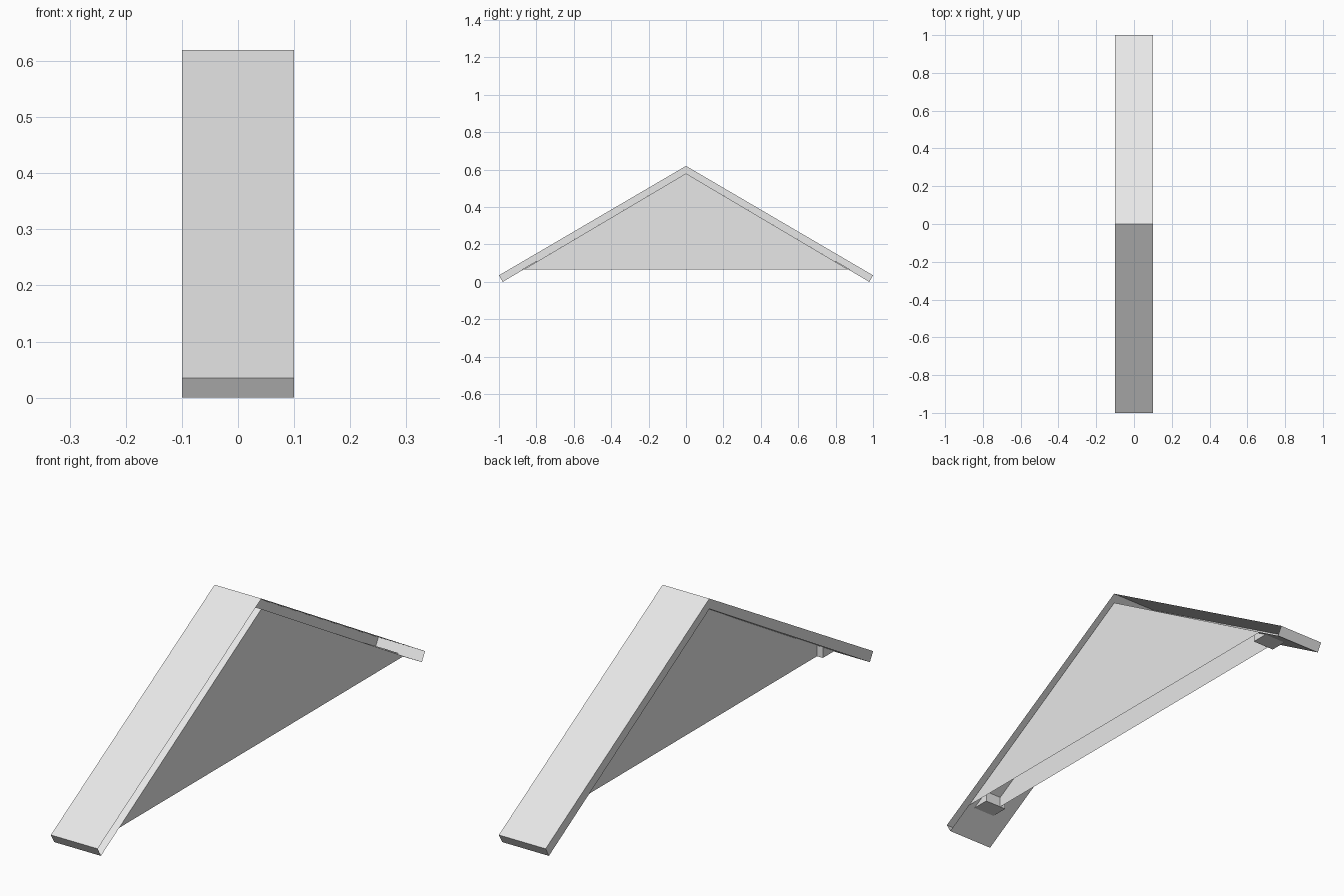
import bpy
import bmesh

if "Cube" in bpy.data.objects:
    bpy.data.objects.remove(bpy.data.objects["Cube"], do_unlink=True)

grey = bpy.data.materials.new("plain_grey")
grey.use_nodes = True
grey.diffuse_color = (0.8, 0.8, 0.8, 1)
grey.node_tree.nodes["Principled BSDF"].inputs["Base Color"].default_value = (0.8, 0.8, 0.8, 1)

HALF = 0.1        # half width of the roof strip
EAVE_Z = 0.065    # lower edge of the gable wall


def prism(name, profile, x0, x1, sides=True, start_cap=True, end_cap=True):
    """Sweep a (y, z) profile from x0 to x1, with optional open faces."""
    bm = bmesh.new()
    a = [bm.verts.new((x0, y, z)) for y, z in profile]
    b = [bm.verts.new((x1, y, z)) for y, z in profile]
    n = len(profile)
    if sides:
        for i in range(n):
            j = (i + 1) % n
            bm.faces.new((a[i], a[j], b[j], b[i]))
    if start_cap:
        bm.faces.new(a[::-1])
    if end_cap:
        bm.faces.new(b)
    mesh = bpy.data.meshes.new(name)
    bm.to_mesh(mesh)
    bm.free()
    mesh.materials.append(grey)
    obj = bpy.data.objects.new(name, mesh)
    bpy.context.collection.objects.link(obj)
    return obj


# Folded roof slab, open along its +x edge
roof = [(-1, 0.035), (-0.98, 0), (0, 0.58), (0.98, 0), (1, 0.035), (0, 0.62)]
prism("roof_slab", roof, -HALF, HALF, end_cap=False)

# Gable wall: two triangular skins, open underneath
gable = [(-0.87, EAVE_Z), (0.87, EAVE_Z), (0, 0.58)]
prism("gable_wall", gable, 0, HALF - 0.001, sides=False)

# Small wedge brackets where the wall meets the eaves
for name, s in (("front_bracket", -1), ("back_bracket", 1)):
    wedge = [(s * 0.8, EAVE_Z), (s * 0.88, EAVE_Z), (s * 0.8, 0.112)]
    prism(name, wedge if s > 0 else wedge[::-1], -0.025, 0.07)
